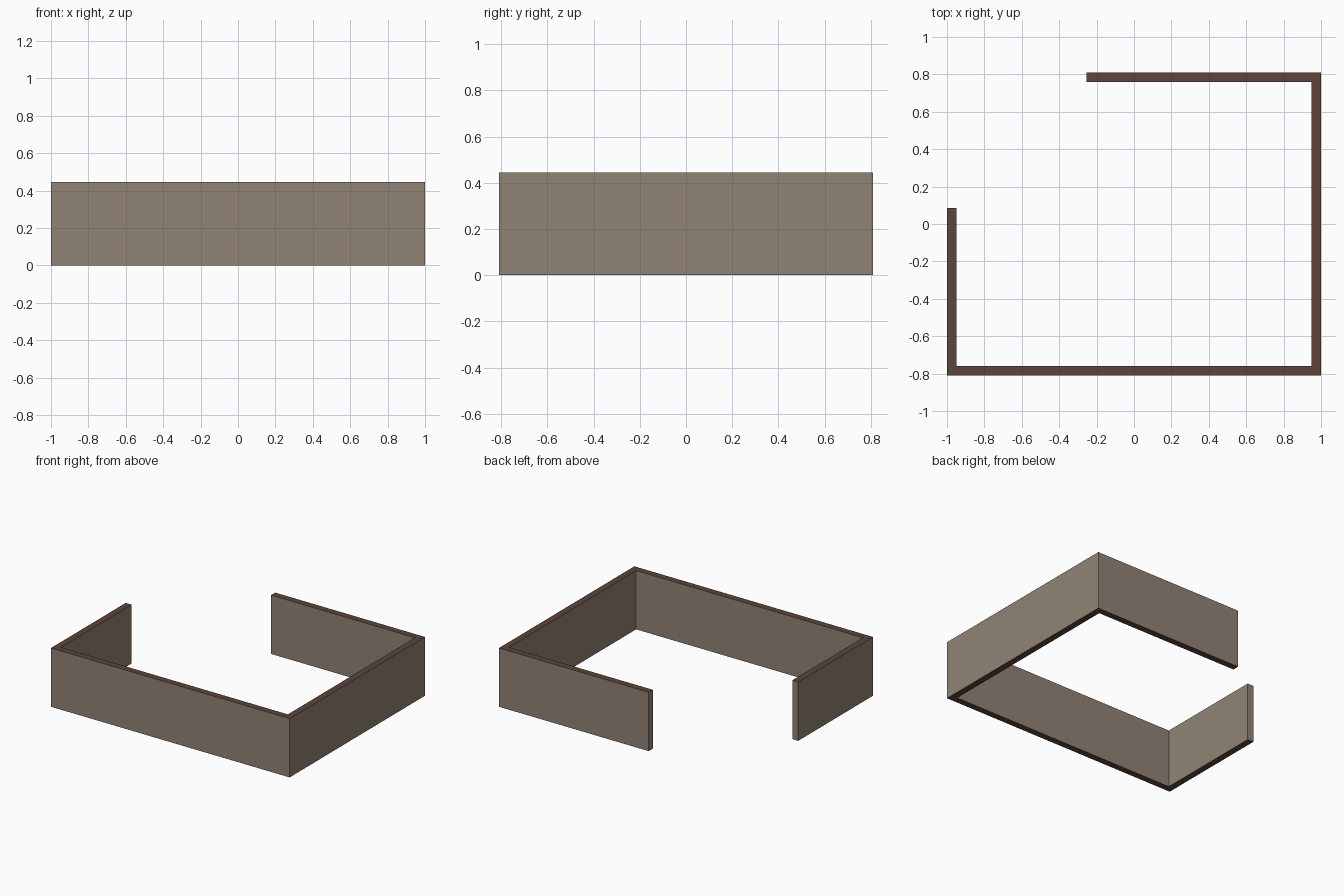
import bpy, bmesh

if "Cube" in bpy.data.objects:
    bpy.data.objects.remove(bpy.data.objects["Cube"])

W, D, H, T = 1.0, 0.81, 0.445, 0.05   # half width, half depth, height, thickness
BACK_END, LEFT_END = -0.255, 0.085    # where the open wall ends stop


def material(name, rgb):
    m = bpy.data.materials.new(name)
    m.diffuse_color = (*rgb, 1)
    m.use_nodes = True
    m.node_tree.nodes["Principled BSDF"].inputs["Base Color"].default_value = m.diffuse_color
    return m


plaster = material("taupe plaster", (0.283, 0.228, 0.178))
brown = material("dark brown edge", (0.109, 0.060, 0.044))

# wall footprint: outer outline, then back along the inner outline
outer = [(-W, LEFT_END), (-W, -D), (W, -D), (W, D), (BACK_END, D)]
inner = [(BACK_END, D - T), (W - T, D - T), (W - T, -D + T),
         (-W + T, -D + T), (-W + T, LEFT_END)]

# extrude the footprint up into one continuous wall
bm = bmesh.new()
base = bm.faces.new([bm.verts.new((x, y, 0)) for x, y in outer + inner])
ext = bmesh.ops.extrude_face_region(bm, geom=[base], use_keep_orig=True)
bmesh.ops.translate(bm, vec=(0, 0, H),
                    verts=[g for g in ext["geom"] if isinstance(g, bmesh.types.BMVert)])
bmesh.ops.recalc_face_normals(bm, faces=bm.faces)

# top and bottom edges are brown, upright faces are plaster
for f in bm.faces:
    f.material_index = 1 if abs(f.normal.z) > 0.5 else 0

mesh = bpy.data.meshes.new("open_wall")
bm.to_mesh(mesh)
bm.free()
mesh.materials.append(plaster)
mesh.materials.append(brown)
wall = bpy.data.objects.new("open_wall", mesh)
bpy.context.collection.objects.link(wall)
